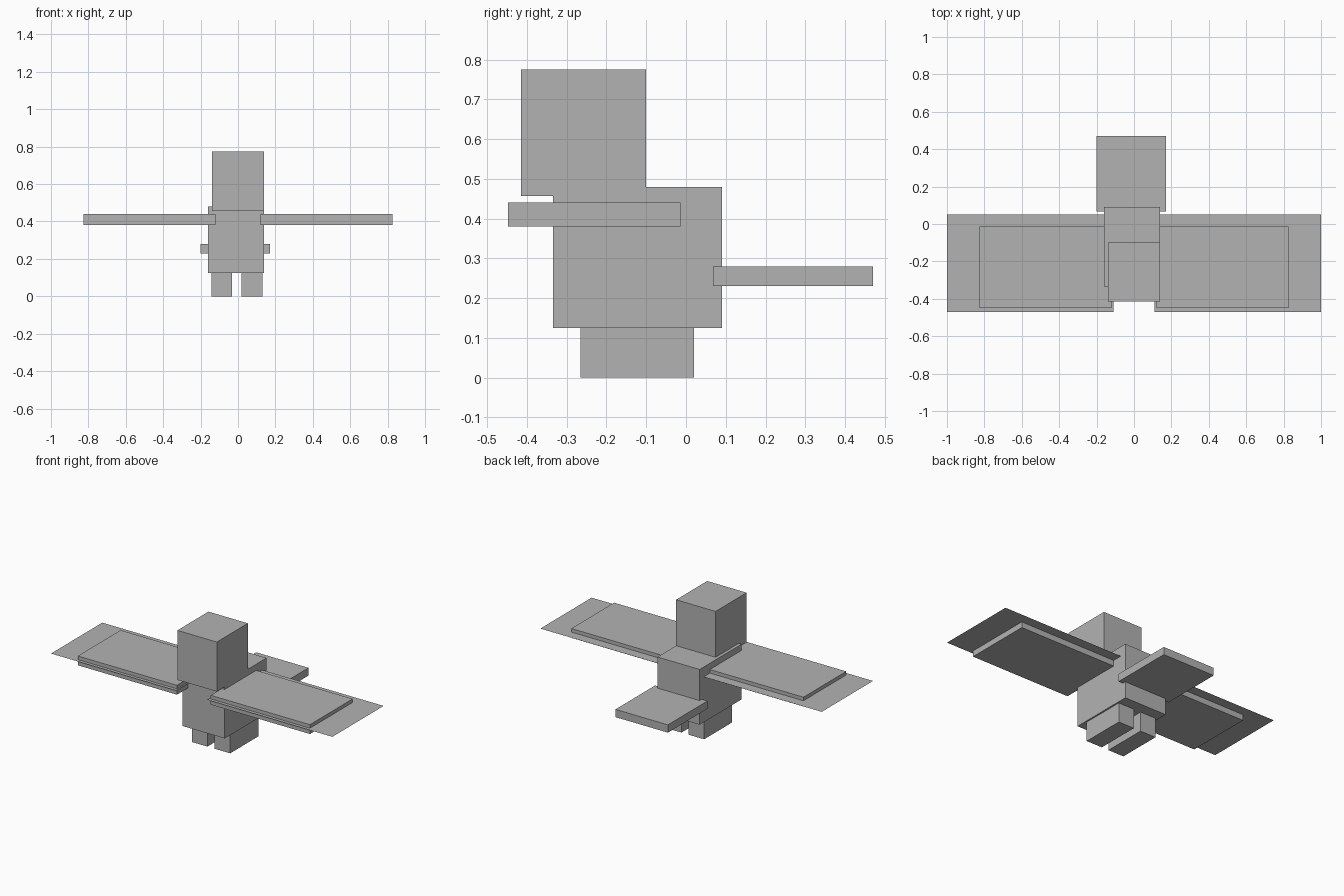
import bpy
import bmesh

cube = bpy.data.objects.get("Cube")
if cube:
    bpy.data.objects.remove(cube, do_unlink=True)

# Single matte grey
grey = bpy.data.materials.new("plain_grey")
grey.use_nodes = True
grey.diffuse_color = (0.45, 0.45, 0.45, 1)
grey.node_tree.nodes["Principled BSDF"].inputs["Base Color"].default_value = grey.diffuse_color


def block(name, xs, ys, zs):
    """Box spanning the given ranges; a zero height gives a single sheet."""
    bm = bmesh.new()
    if zs[0] == zs[1]:
        bmesh.ops.create_grid(bm, x_segments=1, y_segments=1, size=0.5)
    else:
        bmesh.ops.create_cube(bm, size=1)
    for v in bm.verts:
        v.co = [(lo + hi) / 2 + c * (hi - lo) for c, (lo, hi) in zip(v.co, (xs, ys, zs))]
    mesh = bpy.data.meshes.new(name)
    bm.to_mesh(mesh)
    bm.free()
    mesh.materials.append(grey)
    obj = bpy.data.objects.new(name, mesh)
    bpy.context.collection.objects.link(obj)
    return obj


# Body, head and tail
block("body", (-0.16, 0.14), (-0.335, 0.09), (0.125, 0.48))
block("head", (-0.14, 0.14), (-0.415, -0.10), (0.457, 0.775))
block("tail", (-0.20, 0.172), (0.068, 0.47), (0.23, 0.28))

# Legs
for side, xs in (("right", (-0.143, -0.032)), ("left", (0.018, 0.13))):
    block(side + "_leg", xs, (-0.265, 0.02), (0, 0.125))

# Wings: a thick board with a thin feather sheet through it
for side, s in (("right", -1), ("left", 1)):
    def span(a, b):
        return sorted((s * a, s * b))
    block(side + "_wing", span(0.12, 0.825), (-0.448, -0.014), (0.38, 0.44))
    block(side + "_feathers", span(0.11, 1.0), (-0.47, 0.05), (0.417, 0.417))
